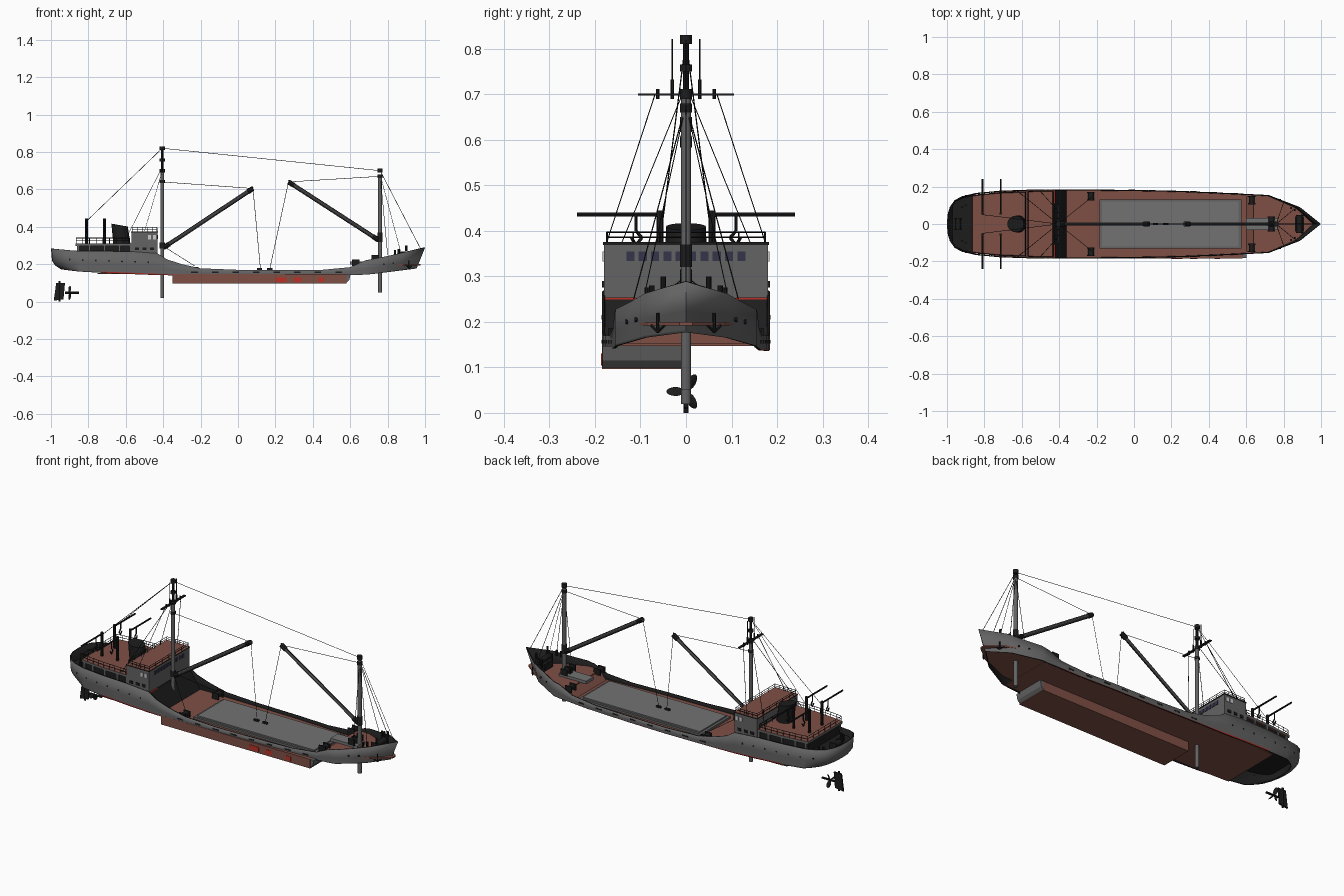
import bpy, bmesh, math
from mathutils import Vector, Matrix

if "Cube" in bpy.data.objects:
    bpy.data.objects.remove(bpy.data.objects["Cube"])


def material(name, r, g, b):
    m = bpy.data.materials.new(name)
    m.diffuse_color = (r, g, b, 1)
    m.use_nodes = True
    m.node_tree.nodes["Principled BSDF"].inputs["Base Color"].default_value = m.diffuse_color
    return m


GRAY = material("hull gray", .125, .125, .125)
BLACK = material("black", .012, .012, .012)
BROWN = material("deck brown", .21, .08, .06)
RED = material("red", .5, .03, .02)
NAVY = material("window navy", .035, .035, .07)
PALE = material("pale window", .6, .6, .62)
HATCH = material("hatch gray", .17, .17, .17)


def finish(name, bm, mats, smooth=False):
    me = bpy.data.meshes.new(name)
    bm.to_mesh(me)
    bm.free()
    ob = bpy.data.objects.new(name, me)
    bpy.context.collection.objects.link(ob)
    for m in mats:
        me.materials.append(m)
    if smooth:
        bpy.ops.object.select_all(action='DESELECT')
        ob.select_set(True)
        bpy.context.view_layer.objects.active = ob
        bpy.ops.object.shade_smooth_by_angle(angle=math.radians(35))
    return ob


def interp(table, x):
    for (a, u), (b, v) in zip(table, table[1:]):
        if x <= b:
            return u + (v - u) * max(0, x - a) / (b - a)
    return table[-1][1]


def tubes(name, segs, r, mat, n=6, smooth=False):
    bm = bmesh.new()
    for a, b in segs:
        a, b = Vector(a), Vector(b)
        d = b - a
        mx = Matrix.Translation((a + b) / 2) @ d.to_track_quat('Z', 'Y').to_matrix().to_4x4()
        bmesh.ops.create_cone(bm, cap_ends=True, segments=n, radius1=r, radius2=r, depth=d.length, matrix=mx)
    return finish(name, bm, [mat], smooth)


def boxes(name, items, mat):
    """items: (x0, x1, y0, y1, z0, z1)"""
    bm = bmesh.new()
    for x0, x1, y0, y1, z0, z1 in items:
        mx = Matrix.Translation(((x0 + x1) / 2, (y0 + y1) / 2, (z0 + z1) / 2)) @ Matrix.Diagonal((x1 - x0, y1 - y0, z1 - z0, 1))
        bmesh.ops.create_cube(bm, size=1, matrix=mx)
    return finish(name, bm, [mat])


def prism(name, pts, y0, y1, mat):
    """side profile (x, z) extruded across y"""
    bm = bmesh.new()
    f = bm.faces.new([bm.verts.new((x, y0, z)) for x, z in pts])
    g = bmesh.ops.extrude_face_region(bm, geom=[f])['geom']
    bmesh.ops.translate(bm, vec=(0, y1 - y0, 0), verts=[v for v in g if isinstance(v, bmesh.types.BMVert)])
    bmesh.ops.recalc_face_normals(bm, faces=bm.faces)
    return finish(name, bm, [mat])


# hull lines: half width, sheer (top edge) and bottom edge along x
PLAN = [(-1, 0), (-.997, .05), (-.985, .09), (-.96, .127), (-.92, .148), (-.85, .165), (-.72, .178), (-.55, .184),
        (-.3, .185), (0, .182), (.25, .177), (.5, .166), (.72, .155), (.887, .09), (1, 0)]
SHEER = [(-1, .283), (-.87, .272), (-.57, .268), (-.43, .258), (-.38, .226), (-.3, .2), (-.2, .178), (0, .17),
         (.45, .17), (.6, .184), (.68, .22), (.8, .243), (1, .288)]
KEEL = [(-1, .172), (-.8, .157), (-.45, .142), (0, .136), (.5, .137), (.7, .145), (1, .177)]
XS = sorted({p[0] for t in (PLAN, SHEER) for p in t} | {-.65, -.1, .1, .35})


def hw(x):
    return interp(PLAN, x)


def hull():
    half = [(x, -hw(x)) for x in XS]
    loop = half + [(x, -y) for x, y in reversed(half[1:-1])]
    bm = bmesh.new()
    rows = []
    for t, s in ((0, 1), (.06, .8), (.2, .4), (.42, .1), (1, 0)):
        row = []
        for x, y in loop:
            k = max(0, (-.85 - x) / .15)
            dx = .055 * k * s - .045 * max(0, (x - .7) / .3) * (1 - t)
            zb, zt = interp(KEEL, x), interp(SHEER, x)
            row.append(bm.verts.new((x + dx, y * (1 - .2 * k * s), zb + (zt - zb) * t)))
        rows.append(row)
    n = len(loop)
    for j in range(4):
        for i in range(n):
            k = (i + 1) % n
            f = bm.faces.new((rows[j][i], rows[j][k], rows[j + 1][k], rows[j + 1][i]))
            f.material_index = 1 if j == 0 and -.7 < f.calc_center_median().x < .6 else 0
    ob = finish("hull_shell", bm, [GRAY, RED, BLACK], True)
    m = ob.modifiers.new("plating", 'SOLIDIFY')
    m.thickness, m.offset = .006, -1
    m.material_offset = m.material_offset_rim = 2


def outline(x0, x1, inset):
    xs = [x0] + [x for x in XS if x0 < x < x1] + [x1]
    return [(x, max(.002, hw(x) - inset)) for x in xs]


def deck(name, x0, x1, inset, z0, z1, top, side):
    """slab following the hull plan"""
    pts = outline(x0, x1, inset)
    pts = [(x, -y) for x, y in pts] + pts[::-1]
    bm = bmesh.new()
    f = bm.faces.new([bm.verts.new((x, y, z0)) for x, y in pts])
    g = bmesh.ops.extrude_face_region(bm, geom=[f])['geom']
    bmesh.ops.translate(bm, vec=(0, 0, z1 - z0), verts=[v for v in g if isinstance(v, bmesh.types.BMVert)])
    bmesh.ops.recalc_face_normals(bm, faces=bm.faces)
    for f in bm.faces:
        f.material_index = 0 if abs(f.normal.z) > .5 else 1
    return finish(name, bm, [top, side])


def railing(name, x0, x1, inset, z, h, count):
    xs = [x0 + (x1 - x0) * i / count for i in range(count + 1)]
    pts = [(x, -hw(x) + inset) for x in xs]
    ys = [pts[-1][1] * (1 - i / 3) for i in range(1, 6)]
    loop = pts + [(x1, y) for y in ys] + [(x, -y) for x, y in reversed(pts)]
    loop += [(x0, -pts[0][1] * (1 - i / 3)) for i in range(1, 6)]
    segs = [((x, y, z), (x, y, z + h)) for x, y in loop]
    for a, b in zip(loop, loop[1:] + loop[:1]):
        segs += [((*a, z + h * k), (*b, z + h * k)) for k in (.5, 1)]
    tubes(name, segs, .0016, BLACK, 4)


# hull and decks
hull()
deck("main_deck", -.75, .7, .005, .147, .152, BROWN, BROWN)
deck("poop_deck", -.97, -.43, .01, .238, .243, BLACK, BLACK)
deck("fore_deck", .64, .975, .006, .192, .2, BROWN, BROWN)
prism("fore_deck_step", [(.6, .15), (.645, .15), (.645, .2)], -.148, .148, BROWN)
prism("house_front_slope", [(-.43, .15), (-.36, .15), (-.385, .19), (-.425, .252), (-.43, .252)], -.178, .178, BLACK)
boxes("red_deck_edge", [(-.43, -.423, s * .145 - .035, s * .145 + .035, .249, .253) for s in (-1, 1)], RED)
boxes("lower_hull_box", [(-.35, .58, -.185, 0, .096, .147)], BROWN)
prism("lower_box_end", [(.58, .1), (.58, .147), (.602, .147), (.595, .115)], -.183, 0, GRAY)
boxes("red_box_patches", [(x, x + w, -.187, -.184, .104, .13) for x, w in ((.2, .06), (.3, .04), (.43, .03))], RED)

# superstructure
deck("aft_deckhouse", -.86, -.56, .022, .24, .3, BLACK, BLACK)
deck("upper_deck", -.87, -.56, .008, .298, .312, BROWN, GRAY)
boxes("deckhouse_pillars", [(x, x + .012, s * (hw(x) - .012) - .004, s * (hw(x) - .012) + .004, .26, .3)
                            for x in (-.86, -.8, -.72, -.64, -.58) for s in (-1, 1)], GRAY)
deck("bridge_house", -.57, -.43, .004, .24, .37, GRAY, GRAY)
deck("bridge_roof", -.572, -.428, .002, .369, .375, BROWN, BLACK)
boxes("front_windows", [(-.432, -.427, y - .009, y + .009, .334, .355)
                        for y in [-.122 + .0271 * i for i in range(10)]], NAVY)
boxes("side_windows", [(x, x + .016, s * .181 - .003, s * .181 + .003, .333, .355)
                       for x in (-.48, -.455) for s in (-1, 1)], PALE)
boxes("side_ports", [(x, x + .02, s * .181 - .0035, s * .181 + .0035, .275, .29)
                     for x in (-.55, -.51, -.47) for s in (-1, 1)], BLACK)
railing("upper_deck_rail", -.865, -.58, .012, .312, .028, 8)
railing("roof_rail", -.565, -.433, .01, .375, .022, 5)

# funnel, raked aft
bm = bmesh.new()
bmesh.ops.create_cone(bm, cap_ends=True, segments=24, radius1=.046, radius2=.044, depth=.1)
for v in bm.verts:
    v.co.x += -.627 - v.co.z * .12
    v.co.z += .358 + (.008 * (-.627 - v.co.x) / .045 if v.co.z > 0 else 0)
finish("funnel", bm, [BLACK], True)

# masts and crosstrees
tubes("aft_mast", [((-.405, 0, .02), (-.405, 0, .7))], .0105, GRAY, 14, True)
tubes("aft_topmast", [((-.405, 0, .69), (-.405, 0, .83))], .007, BLACK, 10, True)
tubes("fore_mast", [((.76, 0, .05), (.76, 0, .68))], .0115, GRAY, 14, True)
tubes("mast_bands", [((x, 0, z), (x, 0, z + h)) for x, z, h in
                     ((-.405, .81, .02), (-.405, .69, .02), (-.405, .635, .015), (-.405, .285, .03), (-.405, .75, .015),
                      (.76, .66, .02), (.76, .69, .022), (.76, .32, .05))], .0135, BLACK, 12)
boxes("crosstree", [(-.412, -.398, -.105, .105, .697, .702)], BLACK)
tubes("antennas", [((-.405, s * .03, .7), (-.405, s * .03, .822)) for s in (-1, 1)], .0017, BLACK)
tubes("antenna_bases", [((-.405, s * y, .69), (-.405, s * y, .712 + .02 * (y < .05))) for s in (-1, 1) for y in (.03, .062)], .004, BLACK)

# cargo booms
AFT, FORE = ((-.395, 0, .29), (.08, 0, .605)), ((.75, 0, .33), (.27, 0, .64))
tubes("cargo_booms", [AFT, FORE], .0095, GRAY, 10, True)
lift = Vector((0, 0, .009))
tubes("boom_tackle", [(Vector(a) + lift * k, Vector(b) + lift * k) for a, b in (AFT, FORE) for k in (-1, 1)], .004, BLACK)
tubes("boom_fittings", [(Vector(p) + (Vector(q) - Vector(p)) * .06, p) for a, b in (AFT, FORE) for p, q in ((a, b), (b, a))], .0135, BLACK, 8)

# rigging
wires = [((-.405, 0, .82), (.76, 0, .70)), ((-.405, 0, .64), AFT[1]), ((.76, 0, .67), FORE[1]),
         (AFT[1], (.12, 0, .175)), (FORE[1], (.17, 0, .175)), ((.76, 0, .7), (.975, 0, .285))]
for s in (-1, 1):
    wires += [((-.405, 0, .82), (-.81, s * .05, .43)), ((-.405, s * .068, .7), (-.5, s * .174, .375)),
              ((-.405, 0, .72), (-.61, s * .165, .315)), ((.76, 0, .68), (.87, s * .09, .265)),
              ((-.405, 0, .3), (-.23, s * .14, .19)), ((.76, 0, .68), (.8, s * .115, .25))]
tubes("rigging", wires, .0014, BLACK, 4)
boxes("cargo_hooks", [(x - .014, x + .014, -.006, .006, .17, .179) for x in (.115, .17)], BLACK)

# hatch cover
boxes("hatch_coaming", [(-.185, .575, -.132, .132, .15, .163)], GRAY)
boxes("hatch_cover", [(-.17, .56, -.12, .12, .16, .17)], HATCH)
boxes("fore_mast_house", [(.6, .77, -.033, .033, .198, .215)], HATCH)


# winches and bollards
def winch(name, x, y, z, w=.04):
    tubes(name, [((x, y - w / 2, z + .018), (x, y + w / 2, z + .018))], .015, BLACK, 12)
    boxes(name + "_frame", [(x - .02, x + .02, y + s * w / 2 - .003, y + s * w / 2 + .003, z, z + .034) for s in (-1, 1)], BLACK)


for i, s in enumerate((-1, 1)):
    winch(f"fore_winch_{i}", .63, s * .128, .19)
    winch(f"aft_winch_{i}", -.23, s * .148, .152)
    winch(f"mast_winch_{i}", .735, s * .022, .214, .03)
winch("windlass", .885, 0, .235, .09)
boxes("windlass_base", [(.86, .91, -.04, .04, .198, .24)], BLACK)
winch("stern_capstan", -.94, 0, .243, .06)
tubes("bollards", [((x, s * y, z), (x, s * y, z + .03)) for s in (-1, 1) for x, y, z in
                   ((-.9, .1, .243), (-.92, .09, .243), (.84, .085, .245), (.86, .075, .25), (.9, .05, .27))], .006, BLACK, 8)

# lifeboat davits with hanging blocks
posts, arms, hooks = [], [], []
for x in (-.81, -.713):
    for s in (-1, 1):
        posts.append(((x, s * .057, .31), (x, s * .057, .445)))
        arms.append(((x, s * .05, .436), (x, s * .24, .436)))
        hooks += [((x, s * .11, .436), (x, s * .11, .4)), ((x, s * .11, .4), (x, s * .097, .385)),
                  ((x, s * .097, .385), (x, s * .11, .368)), ((x, s * .11, .368), (x, s * .12, .385))]
tubes("davit_posts", posts, .0075, BLACK, 8)
tubes("davit_arms", arms, .0045, BLACK, 8)
tubes("davit_hooks", hooks, .0035, BLACK)

# portholes, freeing ports and anchors
ports = [(-.9, .225), (-.83, .222), (-.76, .22), (-.69, .218), (-.62, .215), (-.55, .213), (-.48, .21), (.78, .2), (.83, .205)]
tubes("portholes", [((x, s * (hw(x) - .008), z), (x, s * (hw(x) + .001), z)) for x, z in ports for s in (-1, 1)], .005, BLACK, 10)
boxes("freeing_ports", [(x, x + .035, s * (hw(x) - .001) - .002, s * (hw(x) - .001) + .002, .153, .16)
                        for x in [-.25 + .11 * i for i in range(8)] for s in (-1, 1)], BLACK)
anchor = []
for s in (-1, 1):
    for (a, b), (c, d) in (((.062, .22), (.062, .178)), ((.062, .178), (.048, .192)), ((.062, .178), (.076, .192))):
        px = lambda y: .985 - y * 1.0
        anchor.append(((px(a) - .03, s * a, b), (px(c) - .03, s * c, d)))
tubes("anchors", [(Vector(a) + Vector((.022, 0, 0)), Vector(b) + Vector((.022, 0, 0))) for a, b in anchor], .0035, BLACK)

# rudder and propeller
prism("rudder", [(-.972, .1), (-.925, .1), (-.933, .012), (-.985, .005)], -.004, .004, BLACK)
tubes("rudder_stock", [((-.955, 0, .0), (-.955, 0, .11))], .006, BLACK, 8)
tubes("propeller_shaft", [((-.925, 0, .047), (-.85, 0, .047))], .006, BLACK, 8)
bm = bmesh.new()
for k in range(3):
    rot = Matrix.Translation((-.9, 0, .047)) @ Matrix.Rotation(math.radians(120 * k + 90), 4, 'X')
    blade = Matrix.Translation((0, 0, .023)) @ Matrix.Rotation(math.radians(35), 4, 'Z') @ Matrix.Diagonal((.003, .012, .02, 1))
    bmesh.ops.create_uvsphere(bm, u_segments=10, v_segments=8, radius=1, matrix=rot @ blade)
finish("propeller", bm, [BLACK], True)
